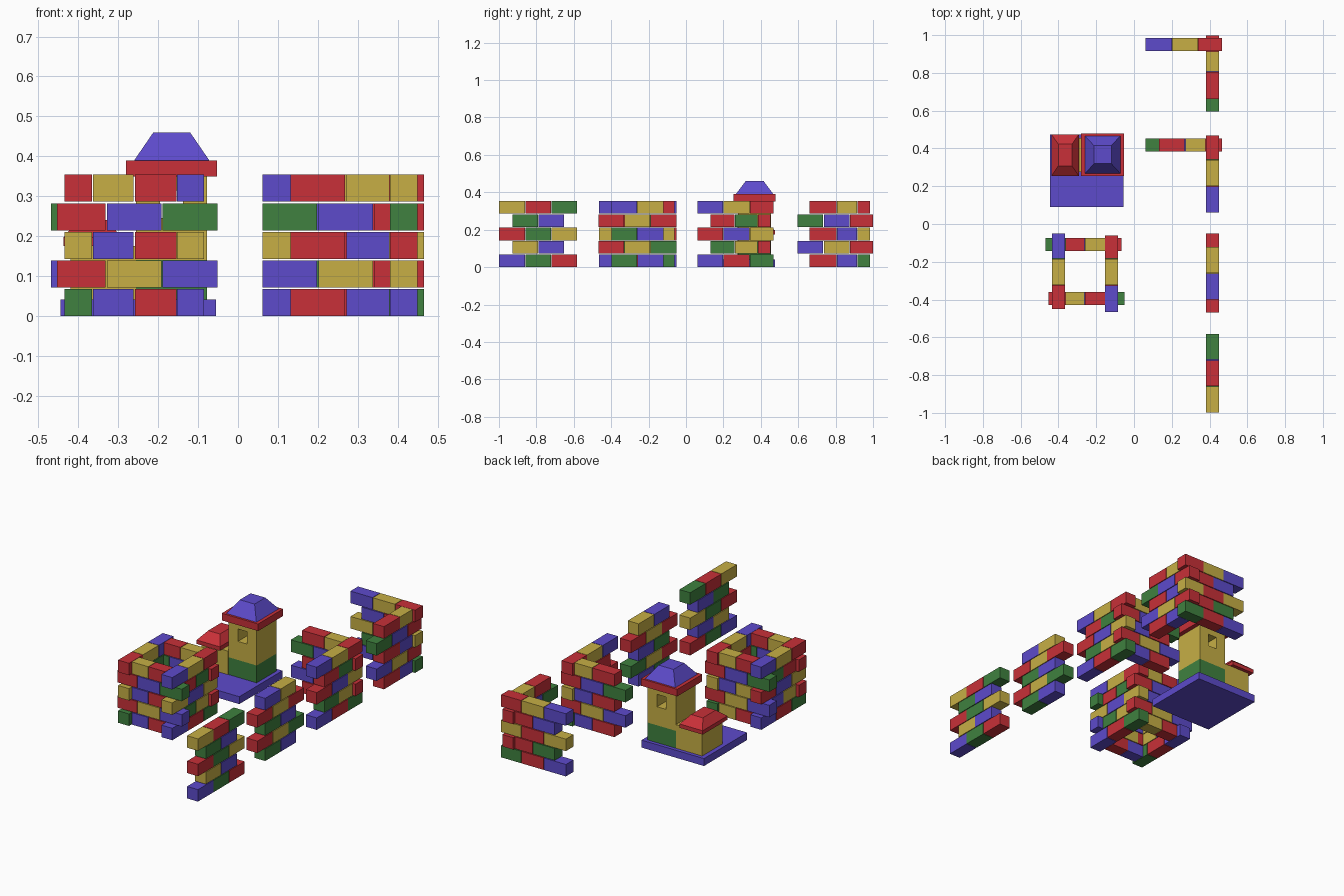
import bpy, bmesh

if "Cube" in bpy.data.objects:
    bpy.data.objects.remove(bpy.data.objects["Cube"])

COLORS = {"R": ("red", (0.58, 0.03, 0.04, 1)), "G": ("green", (0.05, 0.22, 0.05, 1)),
          "B": ("blue", (0.11, 0.07, 0.6, 1)), "Y": ("yellow", (0.57, 0.43, 0.06, 1))}
MATS = {}
for key, (label, rgba) in COLORS.items():
    MATS[key] = bpy.data.materials.new(label)
    MATS[key].diffuse_color = rgba
KEYS = list(COLORS)
PITCH, HEIGHT, WIDTH, GAP = 0.0716, 0.0676, 0.068, 0.0015


def add_block(bm, lo, hi, color, inset=(0, 0)):
    """Box from lo to hi; inset tapers its top into a hipped shape."""
    ix, iy = inset
    bot = [(lo[0], lo[1]), (hi[0], lo[1]), (hi[0], hi[1]), (lo[0], hi[1])]
    top = [(lo[0] + ix, lo[1] + iy), (hi[0] - ix, lo[1] + iy),
           (hi[0] - ix, hi[1] - iy), (lo[0] + ix, hi[1] - iy)]
    a = [bm.verts.new((*p, lo[2])) for p in bot]
    b = [bm.verts.new((*p, hi[2])) for p in top]
    faces = [bm.faces.new(a[::-1]), bm.faces.new(b)]
    for i in range(4):
        j = (i + 1) % 4
        faces.append(bm.faces.new((a[i], a[j], b[j], b[i])))
    for f in faces:
        f.material_index = KEYS.index(color)


def finish(bm, name):
    me = bpy.data.meshes.new(name)
    bm.to_mesh(me)
    bm.free()
    for k in KEYS:
        me.materials.append(MATS[k])
    ob = bpy.data.objects.new(name, me)
    bpy.context.collection.objects.link(ob)
    return ob


def block(name, lo, hi, color, inset=(0, 0)):
    bm = bmesh.new()
    add_block(bm, lo, hi, color, inset)
    return finish(bm, name)


def brick_wall(name, legs):
    """Each leg: axis, centre line, joints of even courses, joints of odd courses, colours per course."""
    bm = bmesh.new()
    for axis, mid, even, odd, courses in legs:
        for row, colors in enumerate(courses.split()):
            joints = odd if row % 2 else even
            z = row * PITCH
            for a, b, c in zip(joints, joints[1:], colors):
                s0, s1, t0, t1 = a + GAP, b - GAP, mid - WIDTH / 2, mid + WIDTH / 2
                if axis == "x":
                    add_block(bm, (s0, t0, z), (s1, t1, z + HEIGHT), c)
                else:
                    add_block(bm, (t0, s0, z), (t1, s1, z + HEIGHT), c)
    finish(bm, name)


# Straight walls
brick_wall("front_wall", [
    ("y", 0.415, [-1, -.86, -.72, -.58], [-.93, -.79, -.65], "BGR YB RGY GB YRG")])
brick_wall("middle_wall", [
    ("y", 0.415, [-.40, -.26, -.12], [-.47, -.33, -.19, -.05], "GB RYG GB RYR BY")])

# L-shaped corner walls
brick_wall("corner_wall", [
    ("x", 0.418, [.13, .27, .381], [.06, .2, .34, .467], "RB BYR RB GBR RY"),
    ("y", 0.415, [.06, .2, .34, .47], [.13, .26, .384], "BRG GY RBY RG BYR")])
brick_wall("back_corner_wall", [
    ("x", 0.95, [.06, .2, .34, .467], [.13, .27, .381], "BRG GR YRY BR BYR"),
    ("y", 0.415, [.66, .805, .916], [.595, .735, .875, 1.0], "RB BYR RB GBR RY")])

# Square brick enclosure
inner_x, inner_y = [-.365, -.26, -.153], [-.362, -.25, -.142]
brick_wall("square_enclosure", [
    ("x", -.394, inner_x, [-.455, -.33, -.19, -.05], "BR RYB BR RBG YR"),
    ("x", -.108, inner_x, [-.47, -.33, -.19, -.065], "RY BYR YB GBR RY"),
    ("y", -.400, [-.452, -.325, -.185, -.05], inner_y, "GRB YB YBR RG RYB"),
    ("y", -.119, [-.467, -.325, -.185, -.06], inner_y, "BRG GY YBY RG BYR")])

# Tower house on its slab
block("base_slab", (-.445, .09, 0), (-.055, .475, .042), "B")
block("tower_foot", (-.255, .278, .042), (-.078, .455, .14), "G")
tower = block("tower_body", (-.255, .278, .14), (-.078, .455, .35), "Y")
cutter = block("window_cutter", (-.195, .2, .245), (-.138, .55, .315), "Y")
cutter.hide_render = True
cutter.hide_viewport = True
mod = tower.modifiers.new("window", "BOOLEAN")
mod.object = cutter
mod.solver = "EXACT"
block("tower_eave", (-.28, .255, .35), (-.053, .478, .39), "R")
block("tower_roof", (-.26, .267, .39), (-.072, .467, .46), "B", (.048, .052))

# Low annex beside the tower
block("annex_body", (-.42, .275, .042), (-.255, .455, .175), "Y")
block("annex_eave", (-.437, .255, .175), (-.292, .475, .197), "R")
block("annex_roof", (-.437, .255, .197), (-.292, .475, .24), "R", (.036, .052))

for m in bpy.data.materials:
    if m.users and not m.is_grease_pencil:
        m.use_nodes = True
        m.node_tree.nodes["Principled BSDF"].inputs["Base Color"].default_value = m.diffuse_color
